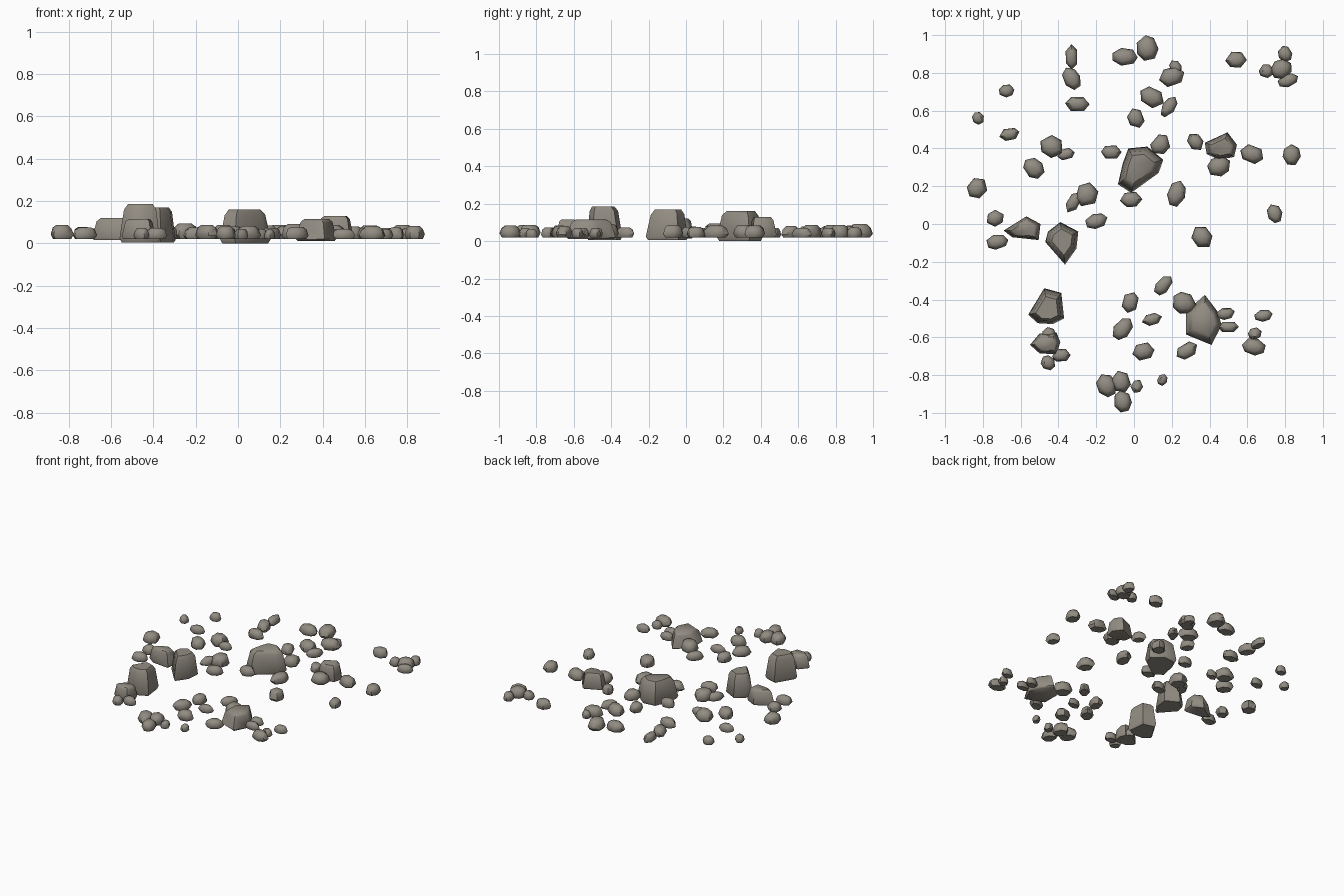
import bpy, bmesh, math, random
from mathutils import Vector

random.seed(4)

stone = bpy.data.materials.new("warm grey stone")
stone.diffuse_color = (0.29, 0.265, 0.225, 1)


def make_stone(name, outline, z0, z1, rings, tilt=0.0):
    """Stack scaled copies of a footprint into a closed, flat-topped stone."""
    bm = bmesh.new()
    centre = sum((Vector(p) for p in outline), Vector((0, 0))) / len(outline)
    loops = []
    for scale, h in rings:
        loop = []
        for p in outline:
            q = centre + (Vector(p) - centre) * scale
            z = z0 + (z1 - z0) * h
            if 0 < h < 1:
                z += random.uniform(-1, 1) * tilt * (z1 - z0)
            loop.append(bm.verts.new((q.x, q.y, z)))
        loops.append(loop)
    n = len(outline)
    for a, b in zip(loops, loops[1:]):
        for i in range(n):
            j = (i + 1) % n
            bm.faces.new((a[i], a[j], b[j], b[i]))
    bm.faces.new(loops[0])
    bm.faces.new(loops[-1])
    bmesh.ops.recalc_face_normals(bm, faces=bm.faces)
    me = bpy.data.meshes.new(name)
    bm.to_mesh(me)
    bm.free()
    me.materials.append(stone)
    ob = bpy.data.objects.new(name, me)
    bpy.context.collection.objects.link(ob)


def pebble_outline(x, y, length, width, angle):
    a = math.radians(angle)
    n = random.choice((6, 7))
    pts = []
    for i in range(n):
        t = 2 * math.pi * (i + random.uniform(-0.12, 0.12)) / n
        u = math.cos(t) * length / 2
        v = math.sin(t) * width / 2 * 1.08
        pts.append((x + u * math.cos(a) - v * math.sin(a),
                    y + u * math.sin(a) + v * math.cos(a)))
    return pts


# Pebbles: x, y, length, width, turn in degrees
back_pebbles = [
    (-.33, .885, .135, .065, 92), (-.33, .77, .13, .085, 120), (-.30, .635, .13, .08, 0),
    (-.05, .885, .14, .09, 0), (.07, .93, .14, .11, 100), (.20, .78, .14, .10, 20),
    (.22, .83, .08, .06, 120), (.095, .67, .14, .10, 150), (.185, .62, .125, .065, 55),
    (.01, .56, .11, .085, 110), (.54, .87, .115, .085, 0), (.80, .90, .09, .07, 110),
    (.78, .82, .12, .10, 30), (.70, .81, .08, .07, 20), (.815, .76, .115, .065, 20),
    (-.675, .705, .085, .065, 10), (-.825, .56, .07, .06, 120), (-.66, .475, .11, .065, 10)]
middle_pebbles = [
    (-.435, .41, .135, .11, 150), (-.36, .37, .095, .06, 15), (-.53, .295, .125, .095, 135),
    (-.83, .19, .12, .10, 50), (-.735, .03, .10, .08, 30), (-.725, -.095, .12, .075, 10),
    (-.12, .38, .11, .075, 0), (.14, .42, .12, .095, 50), (-.25, .155, .135, .115, 70),
    (-.32, .115, .125, .065, 60), (-.2, .015, .125, .075, 15), (-.015, .13, .12, .08, 5),
    (.225, .16, .145, .09, 75), (.325, .435, .105, .075, 125), (.45, .305, .13, .10, 25),
    (.625, .37, .13, .095, 160), (.835, .365, .115, .09, 90), (.745, .055, .105, .075, 110),
    (.36, -.07, .13, .10, 125)]
front_pebbles = [
    (-.02, -.415, .115, .085, 75), (.155, -.325, .125, .07, 50), (.095, -.505, .11, .06, 15),
    (-.06, -.555, .135, .085, 50), (.05, -.675, .12, .09, 15), (.28, -.67, .125, .08, 30),
    (.265, -.42, .135, .11, 150), (.485, -.475, .10, .06, 10), (.50, -.545, .11, .06, 0),
    (.685, -.485, .10, .06, 10), (.64, -.58, .075, .06, 20), (.635, -.65, .13, .085, 170),
    (.15, -.825, .065, .05, 70), (.015, -.86, .075, .06, 60), (-.07, -.835, .12, .10, 110),
    (-.145, -.855, .13, .10, 120), (-.06, -.94, .12, .09, 100), (-.45, -.585, .08, .07, 100),
    (-.385, -.695, .10, .07, 5), (-.455, -.735, .085, .07, 130)]

pebble_rings = [(.78, 0), (1, .3), (.82, .78), (.5, 1)]
for label, group in (("back", back_pebbles), ("middle", middle_pebbles), ("front", front_pebbles)):
    for x, y, length, width, angle in group:
        make_stone(label + "_pebble", pebble_outline(x, y, length, width, angle),
                   .02, .042 + .45 * width, pebble_rings, .06)

# Boulders: bottom, top, footprint corners
boulders = [
    (0, .16, [(-.03, .40), (.07, .41), (.155, .34), (.13, .27), (-.015, .165), (-.085, .21), (-.06, .32)]),
    (.02, .13, [(.375, .43), (.495, .485), (.545, .42), (.53, .355), (.45, .34), (.385, .37)]),
    (.015, .12, [(-.69, -.035), (-.57, .04), (-.495, 0), (-.505, -.085), (-.645, -.07)]),
    (.005, .17, [(-.39, .01), (-.295, -.04), (-.305, -.13), (-.365, -.215), (-.47, -.095), (-.455, -.04)]),
    (.005, .185, [(-.475, -.34), (-.385, -.365), (-.37, -.5), (-.43, -.53), (-.51, -.525), (-.56, -.48)]),
    (.02, .115, [(-.55, -.64), (-.5, -.58), (-.41, -.575), (-.39, -.625), (-.41, -.69), (-.5, -.685)]),
    (.01, .115, [(.375, -.375), (.44, -.46), (.465, -.535), (.41, -.64), (.275, -.585), (.275, -.465)])]
boulder_rings = [(.9, 0), (1, .1), (.8, .85), (.62, 1)]
for z0, z1, outline in boulders:
    make_stone("boulder", outline, z0, z1, boulder_rings, .04)

# Soften gentle edges only
for ob in bpy.context.scene.objects:
    ob.select_set(True)
    bpy.context.view_layer.objects.active = ob
bpy.ops.object.shade_smooth_by_angle(angle=math.radians(50))
